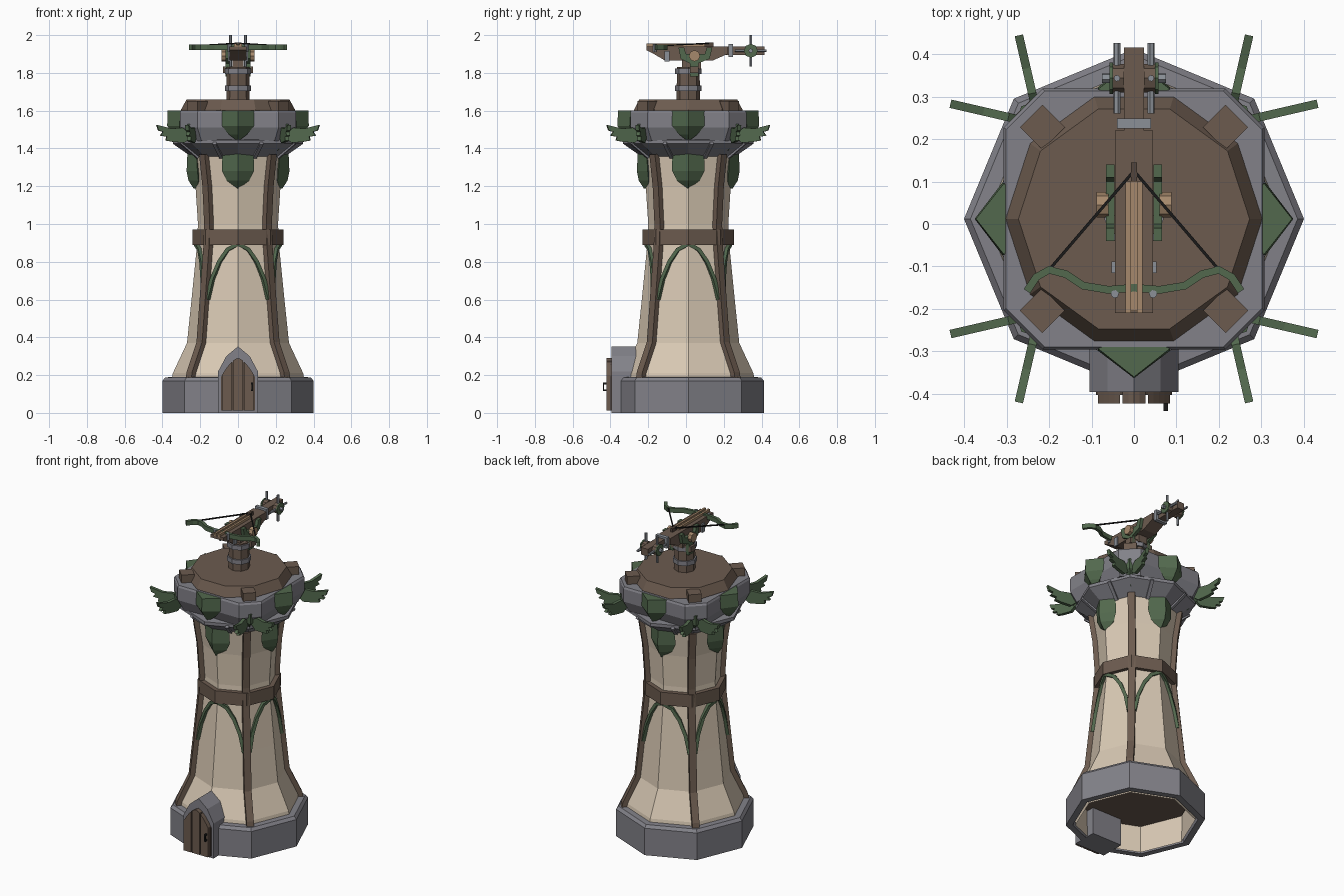
import bpy, bmesh, math
from mathutils import Vector as V

if "Cube" in bpy.data.objects:
    bpy.data.objects.remove(bpy.data.objects["Cube"])

CY = 0.012          # y of the tower axis
R = math.radians


def material(name, r, g, b):
    m = bpy.data.materials.new(name)
    m.diffuse_color = (r, g, b, 1)
    m.use_nodes = True
    m.node_tree.nodes["Principled BSDF"].inputs["Base Color"].default_value = m.diffuse_color
    return m


CREAM = material("cream plaster", .70, .59, .46)
WOOD = material("brown wood", .15, .105, .078)
DARK = material("dark wood", .085, .06, .045)
STONE = material("grey stone", .225, .222, .25)
GREEN = material("leaf green", .085, .14, .075)
TAN = material("tan wood", .38, .25, .15)
METAL = material("light metal", .26, .28, .31)
BLACK = material("black cord", .01, .01, .01)


def build(name, parts, mat, caps=True):
    """One object from parts; each part is a list of equal rings of points."""
    bm = bmesh.new()
    for rings in parts:
        vs = [[bm.verts.new(p) for p in ring] for ring in rings]
        n = len(vs[0])
        for a, b in zip(vs, vs[1:]):
            for i in range(n):
                j = (i + 1) % n
                bm.faces.new((a[i], a[j], b[j], b[i]))
        if caps:
            bm.faces.new(vs[0][::-1])
            bm.faces.new(vs[-1])
    bmesh.ops.recalc_face_normals(bm, faces=bm.faces)
    me = bpy.data.meshes.new(name)
    bm.to_mesh(me)
    bm.free()
    me.materials.append(mat)
    ob = bpy.data.objects.new(name, me)
    bpy.context.collection.objects.link(ob)
    return ob


def polar(a, r, z, t=0):
    """Point at angle a (degrees), radius r, sideways offset t."""
    c, s = math.cos(R(a)), math.sin(R(a))
    return V((c * r - s * t, CY + s * r + c * t, z))


def turned(profile, n):
    return [[polar(360 * i / n, r, z) for i in range(n)] for r, z in profile]


def strip(pts, w, h, up):
    """Rectangular bar along a path; up gives the thickness direction."""
    rings = []
    for i, p in enumerate(pts):
        t = (pts[min(i + 1, len(pts) - 1)] - pts[max(i - 1, 0)]).normalized()
        u = V(up(p))
        s = t.cross(u).normalized()
        u = s.cross(t).normalized()
        rings.append([p + s * w / 2 * a + u * h / 2 * b
                      for a, b in ((-1, -1), (1, -1), (1, 1), (-1, 1))])
    return rings


def radial(p):
    return V((p.x, p.y - CY, 0)).normalized()


def box(x0, x1, y0, y1, z0, z1):
    return [[V((x, y, z)) for x, y in ((x0, y0), (x1, y0), (x1, y1), (x0, y1))] for z in (z0, z1)]


def cyl(p, q, r, n=8):
    p, q = V(p), V(q)
    t = (q - p).normalized()
    a = t.orthogonal().normalized()
    b = t.cross(a)
    return [[c + (a * math.cos(k) + b * math.sin(k)) * r
             for k in [2 * math.pi * i / n for i in range(n)]] for c in (p, q)]


def prism(outline, lo, hi, place):
    return [[V(place(u, v, w)) for u, v in outline] for w in (lo, hi)]


def mirrored(parts):
    return parts + [[[V((-p.x, p.y, p.z)) for p in ring] for ring in rings] for rings in parts]


# --- tower body ---
BODY = [(.35, .18), (.345, .21), (.27, .37), (.246, .6), (.218, .88), (.212, 1), (.225, 1.2), (.25, 1.37)]


def body_r(z):
    for (r0, z0), (r1, z1) in zip(BODY, BODY[1:]):
        if z <= z1:
            return r0 + (r1 - r0) * (z - z0) / (z1 - z0)
    return BODY[-1][0]


build("tower_wall", [turned([(.345, 0)] + BODY, 8)], CREAM, False)
build("ground_floor", [turned([(.345, .17), (.345, .178)], 8)], WOOD)
build("stone_base", [turned([(.35, .17), (.36, 0), (.4, 0), (.4, .17), (.385, .188), (.34, .19)], 8)], STONE, False)
build("wall_beams", [strip([polar(a, r + .003, z) for r, z in BODY], .042, .035, radial)
                     for a in (45, 135, 225, 315)], WOOD)
build("middle_band", [turned([(.2, .89), (.242, .89), (.242, .97), (.2, .97)], 8)], WOOD, False)

# --- curved green braces under the band ---
braces = []
for k in range(4):
    for s in (-1, 1):
        path = []
        for a, z in ((41, .6), (36, .71), (27, .80), (15, .865), (0, .895)):
            r = body_r(z) * math.cos(R(22.5)) / math.cos(R(a - 22.5))
            path.append(polar(90 * k + s * a, r + .004, z))
        braces.append(strip(path, .02, .024, radial))
build("green_braces", braces, GREEN)

# --- stone crown ---
build("crown_flare", [turned([(.245, 1.355), (.345, 1.425), (.345, 1.445), (.25, 1.45)], 8)], STONE)
build("flare_ribs", [strip([polar(22.5 + 45 * k, .228, 1.355), polar(22.5 + 45 * k, .322, 1.43)],
                           .02, .02, radial) for k in range(8)], STONE)


def crown_ring(s, z):
    a, b = .307 * s, .215 * s
    return [V((x, y + CY, z)) for x, y in
            ((a, -b), (a, b), (b, a), (-b, a), (-a, b), (-a, -b), (-b, -a), (b, -a))]


build("crown_wall", [[crown_ring(.9, 1.44), crown_ring(1, 1.51), crown_ring(1, 1.59), crown_ring(.98, 1.602)]], STONE)
build("deck", [turned([(.302, 1.59), (.302, 1.605), (.272, 1.66)], 10)], WOOD)
build("deck_blocks", [strip([polar(a, .305, 1.59), polar(a, .305, 1.652)], .075, .075, radial)
                      for a in (45, 135, 225, 315)], WOOD)


# --- leaves: rows of (z, half width, edge radius, ridge radius) ---
def leaf(a, rows):
    return [[polar(a, e, z, -w), polar(a, r, z), polar(a, e, z, w), polar(a, e - .03, z)]
            for z, w, e, r in rows]


UPPER = [(1.6, .085, .305, .372), (1.52, .085, .31, .375), (1.475, .05, .305, .345), (1.44, .004, .3, .315)]
LOWER = [(1.37, .085, .22, .268), (1.28, .085, .215, .272), (1.23, .06, .21, .262), (1.188, .004, .215, .235)]
CREST = [(1.53, .045, .35, .375), (1.47, .05, .33, .375), (1.39, .004, .28, .3)]
axes = (0, 90, 180, 270)
build("upper_leaves", [leaf(a, UPPER) for a in axes], GREEN)
build("lower_leaves", [leaf(a, LOWER) for a in axes], GREEN)
build("corner_crests", [leaf(a + 45, CREST) for a in axes], GREEN)

# --- pairs of feathered wings on the corners ---
WING = [(0, 1.47), (.06, 1.51), (.12, 1.505), (.2, 1.525), (.19, 1.495), (.165, 1.488), (.18, 1.468),
        (.145, 1.462), (.15, 1.442), (.11, 1.435), (.05, 1.43)]
wings = []
for sx in (-1, 1):
    for sy in (-1, 1):
        for swap in (False, True):
            def place(u, z, w):
                x = .237 + u * math.cos(R(13)) - w * math.sin(R(13))
                y = .226 + u * math.sin(R(13)) + w * math.cos(R(13))
                x, y = (y, x) if swap else (x, y)
                return sx * x, CY + sy * y, z
            wings.append(prism(WING, -.01, .01, place))
build("corner_wings", wings, GREEN)

# --- door ---
xz = lambda u, v, w: (u, w, v)
build("door_frame", [prism([(-.105, 0), (.105, 0), (.105, .22), (.062, .3), (0, .352), (-.062, .3), (-.105, .22)],
                           -.395, -.24, xz)], STONE)


def arch(x, top=.29):
    return top - .09 * (abs(x) / .085) ** 1.6


def door_outline(x0, x1):
    xs = [x1 + (x0 - x1) * i / 4 for i in range(5)]
    return [(x0, .012), (x1, .012)] + [(x, arch(x)) for x in xs]


build("door_back", [prism(door_outline(-.09, .09), -.402, -.39, xz)], DARK)
build("door_planks", [prism(door_outline(a, b), -.422, -.395, xz)
                      for a, b in ((-.085, -.033), (-.027, .027), (.033, .085))], WOOD)
build("door_handle", [box(.07, .08, -.44, -.42, .115, .125), box(.07, .08, -.44, -.42, .15, .16),
                      box(.071, .079, -.44, -.434, .115, .16)], BLACK)

# --- ballista pedestal ---
build("pedestal_post", [turned([(.062, 1.65), (.06, 1.83)], 8)], WOOD)
build("pedestal_bands", [turned([(.07, z), (.07, z + .028)], 8) for z in (1.705, 1.795)], STONE)

# --- yoke ---
yz = lambda u, v, w: (w, u, v)
YOKE = [(.02, 1.78), (.065, 1.78), (.065, 1.85), (.125, 1.875), (.14, 1.935), (.11, 1.935), (.1, 1.9),
        (0, 1.9), (-.01, 1.935), (-.04, 1.935), (-.028, 1.875), (.02, 1.85)]
build("yoke_arms", mirrored([prism(YOKE, .046, .066, yz)]), GREEN)
build("yoke_cross_bar", [box(-.08, .08, .02, .065, 1.8, 1.835), box(-.03, .03, -.02, .08, 1.82, 1.87)], WOOD)
build("pivot_caps", mirrored([cyl((.06, .045, 1.89), (.088, .045, 1.89), .03)]), TAN)

# --- stock and rail ---
STOCK = [(-.17, 1.9), (-.11, 1.865), (.14, 1.865), (.22, 1.9), (.22, 1.94), (-.21, 1.94), (-.21, 1.92)]
build("stock", [prism(STOCK, -.045, .045, yz)], WOOD)
build("stock_tail", [box(-.024, .024, .2, .415, 1.895, 1.94)], WOOD)
build("bolt_rail", mirrored([box(.007, .02, -.21, .1, 1.935, 1.955)])
      + [box(-.008, .008, -.205, .1, 1.935, 1.947)], TAN)
build("trigger", [box(-.007, .007, .1, .145, 1.935, 1.962)], DARK)
build("metal_clamps", [box(-.04, .04, .225, .248, 1.885, 1.952)]
      + mirrored([box(.043, .053, -.115, -.088, 1.86, 1.915), cyl((.045, -.165, 1.91), (.045, -.165, 1.952), .01, 6)]), METAL)

# --- bow and string ---
half = [(0, -.15), (.06, -.155), (.12, -.145), (.16, -.118), (.2, -.108), (.23, -.125), (.252, -.158)]
bow = [V((-x, y, 1.935)) for x, y in half[:0:-1]] + [V((x, y, 1.935)) for x, y in half]
build("bow", [strip(bow, .018, .028, lambda p: (0, 0, 1))], GREEN)
build("bow_string", mirrored([strip([V((.2, -.108, 1.945)), V((0, .125, 1.957))], .007, .007,
                                    lambda p: (0, 0, 1))]), BLACK)

# --- winches at the tail ---
WY, WZ = .343, 1.917
build("winch_axle", [cyl((-.075, WY, WZ), (.075, WY, WZ), .012, 6)], METAL)
build("winch_drums", mirrored([cyl((.024, WY, WZ), (.054, WY, WZ), .033)]), WOOD)
build("winch_rims", mirrored([cyl((.05, WY, WZ), (.058, WY, WZ), .037)]), GREEN)
build("winch_spokes", mirrored([cyl((.04, WY - .083, WZ), (.04, WY + .083, WZ), .008, 6),
                                cyl((.04, WY, WZ - .083), (.04, WY, WZ + .083), .008, 6)]), METAL)
